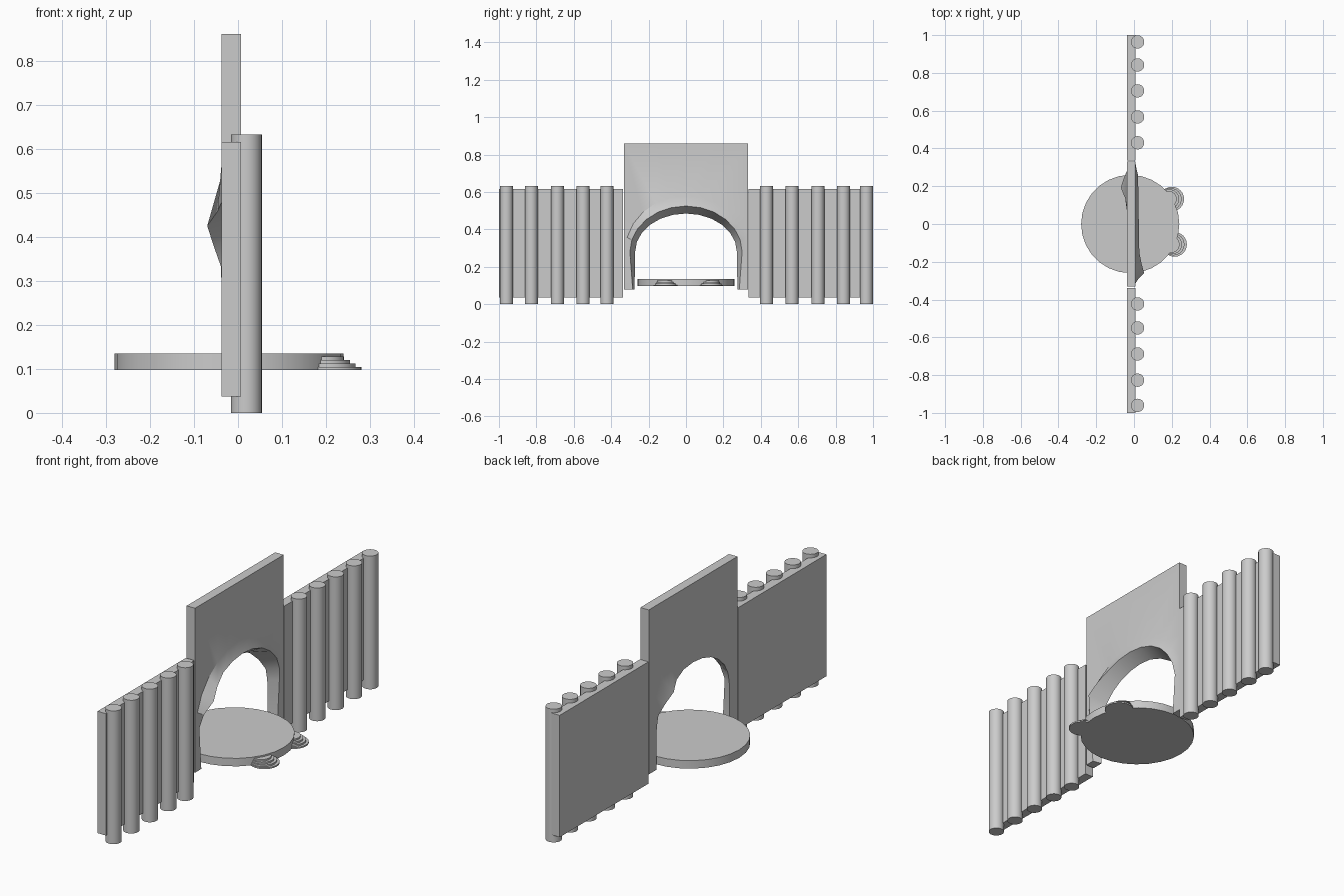
import bpy, bmesh
from math import sin, cos, tan, radians, exp

if "Cube" in bpy.data.objects:
    bpy.data.objects.remove(bpy.data.objects["Cube"])

X0, X1 = -0.037, 0.007   # back and front of the wall boards


def smooth(o):
    bpy.ops.object.select_all(action='DESELECT')
    o.select_set(True)
    bpy.context.view_layer.objects.active = o
    bpy.ops.object.shade_smooth_by_angle(angle=radians(30))


def cylinder(name, x, y, r, z0, z1, sides):
    bpy.ops.mesh.primitive_cylinder_add(vertices=sides, radius=r, depth=z1 - z0,
                                        location=(x, y, (z0 + z1) / 2))
    o = bpy.context.object
    o.name = name
    smooth(o)
    return o


def box(name, lo, hi):
    bpy.ops.mesh.primitive_cube_add(size=1, location=[(a + b) / 2 for a, b in zip(lo, hi)])
    o = bpy.context.object
    o.name = name
    o.scale = [b - a for a, b in zip(lo, hi)]


# side boards
box("fence_board_right", (X0, 0.335, 0.037), (X1, 1.0, 0.615))
box("fence_board_left", (X0, -1.0, 0.037), (X1, -0.338, 0.615))

# round fence posts
for i, y in enumerate((0.964, 0.842, 0.705, 0.567, 0.43, -0.423, -0.55, -0.688, -0.827, -0.96)):
    cylinder(f"fence_post_{i + 1}", 0.019, y, 0.035, 0, 0.632, 32)

# round floor plate with two stacks of thin steps
cylinder("floor_disc", -0.02, 0, 0.26, 0.097, 0.135, 28)
for n, (x, y) in enumerate(((0.2, 0.132), (0.215, -0.108))):
    for k in range(4):
        cylinder(f"step_{n + 1}_{k + 1}", x - 0.006 * k, y, 0.065 - 0.007 * k,
                 0.097, 0.104 + 0.008 * k, 24)

# gate panel: rings of points from the outer rectangle to a flared arch opening
W, TOP, SPRING, FOOT = 0.332, 0.86, 0.28, 0.08


def arch(a, ry, rz):
    return ry * cos(radians(a)), SPRING + rz * sin(radians(a))


def rect(a):
    s, c = sin(radians(a)), cos(radians(a))
    if a <= 60 or a >= 120:
        k = W / abs(c)
        z = TOP if a in (60, 120) else SPRING + k * s
        return (W if c > 0 else -W), z
    return (TOP - SPRING) * c / s, TOP


def section(a, foot=False):
    sign = 1 if a < 90 else -1
    if foot:
        edge, outer, front, back = [(sign * w, FOOT) for w in (W, 0.325, 0.285, 0.275)]
        bulge_f = bulge_b = 0
    else:
        edge, outer = rect(a), arch(a, 0.326, 0.3)
        front, back = arch(a, 0.3, 0.245), arch(a, 0.272, 0.205)
        lift = min(1, sin(radians(a)) * 2)
        bulge_f = lift * (0.012 + 0.013 * a / 180) + 0.025 * exp(-((a - 147) / 14) ** 2)
        bulge_b = 0.034 * exp(-((a - 42) / 16) ** 2)
    return [(X0, *edge), (X1, *edge), (X1, *outer), (X1 + bulge_f, *front),
            (X0 - bulge_b, *back), (X0, *outer)]


bm = bmesh.new()
secs = [section(0, True)] + [section(a) for a in range(0, 181, 15)] + [section(180, True)]
rings = [[bm.verts.new(p) for p in s] for s in secs]
for r, s in zip(rings, rings[1:]):
    for j in range(6):
        k = (j + 1) % 6
        bm.faces.new((r[j], r[k], s[k], s[j]))
for end in (rings[0], rings[-1]):
    bm.faces.new(end)
bmesh.ops.recalc_face_normals(bm, faces=bm.faces)
me = bpy.data.meshes.new("gate_arch")
bm.to_mesh(me)
bm.free()
gate = bpy.data.objects.new("gate_arch", me)
bpy.context.collection.objects.link(gate)
smooth(gate)
